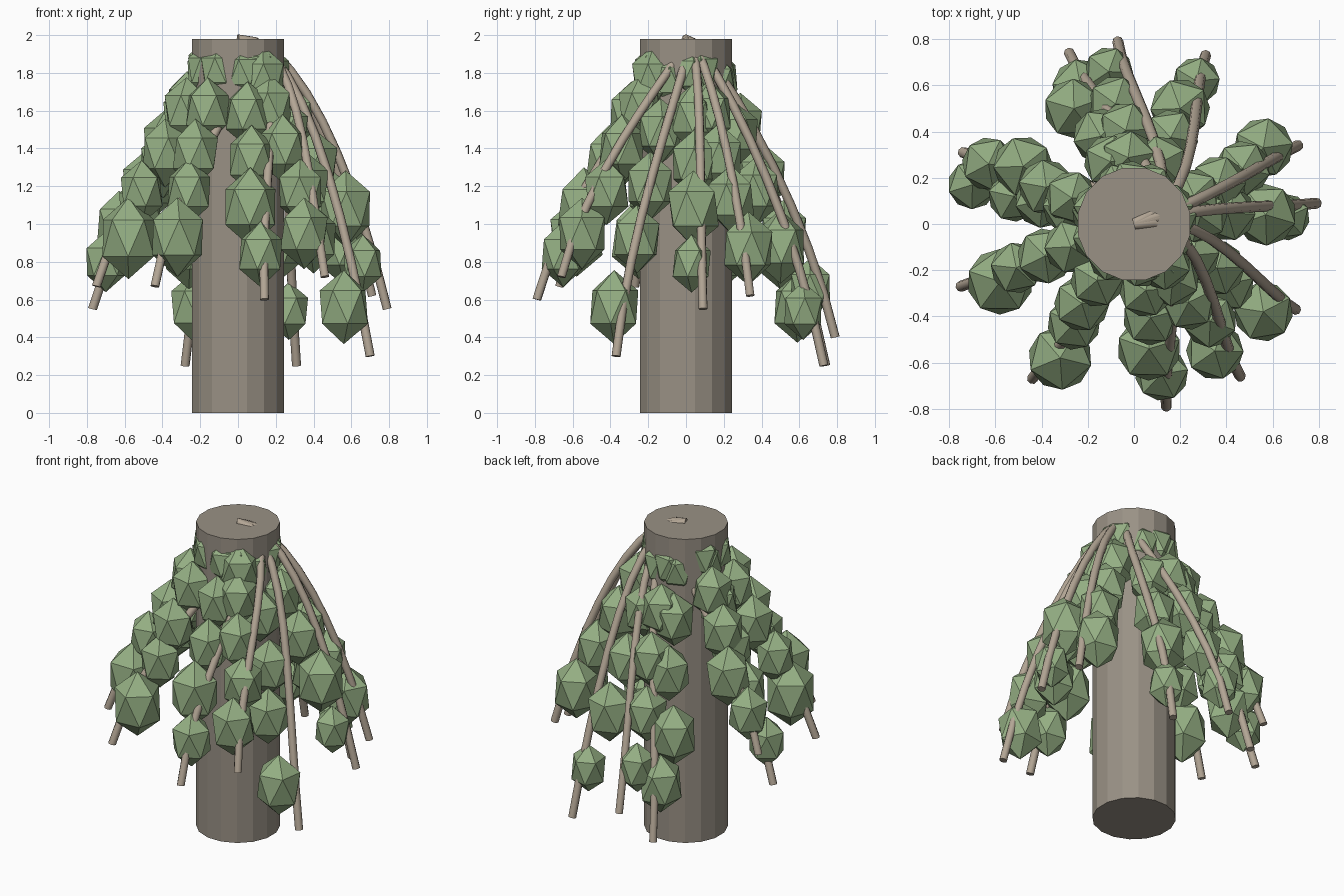
import bpy, random
from mathutils import Vector
from math import pi

if "Cube" in bpy.data.objects:
    bpy.data.objects.remove(bpy.data.objects["Cube"])

random.seed(4)


def material(name, rgb):
    m = bpy.data.materials.new(name)
    m.diffuse_color = (*rgb, 1)
    m.use_nodes = True
    m.node_tree.nodes["Principled BSDF"].inputs["Base Color"].default_value = m.diffuse_color
    return m


bark = material("bark", (0.32, 0.285, 0.235))
twig = material("twig", (0.45, 0.38, 0.30))
green = material("foliage_green", (0.30, 0.43, 0.23))

# trunk
bpy.ops.mesh.primitive_cylinder_add(vertices=16, radius=0.248, depth=1.98,
                                    location=(0, 0, 0.99), rotation=(0, 0, pi / 16))
trunk = bpy.context.object
trunk.name = "trunk"
trunk.data.materials.append(bark)

# tips of the drooping branches, going round the trunk
TIPS = [
    (0.79, 0.09, 0.55), (0.71, 0.34, 0.62), (0.31, 0.73, 0.25), (-0.07, 0.79, 0.40),
    (-0.28, 0.74, 0.25), (-0.74, 0.31, 0.78), (-0.77, 0.20, 0.55), (-0.75, -0.27, 0.67),
    (-0.44, -0.67, 0.67), (0.14, -0.79, 0.60), (0.46, -0.66, 0.72), (0.70, -0.37, 0.30),
]
# two outermost leaf clumps of each branch: x, y, z, radius
OUTER = [
    ((0.57, 0.04, 1.08, 0.145), (0.66, 0.03, 0.79, 0.11)),
    ((0.47, 0.24, 1.13, 0.13), (0.56, 0.33, 0.87, 0.14)),
    ((0.20, 0.50, 0.88, 0.14), (0.27, 0.62, 0.54, 0.11)),
    ((-0.08, 0.52, 0.95, 0.13), (-0.11, 0.66, 0.66, 0.115)),
    ((-0.26, 0.50, 0.85, 0.14), (-0.23, 0.59, 0.56, 0.135)),
    ((-0.48, 0.25, 1.20, 0.14), (-0.63, 0.26, 1.00, 0.125)),
    ((-0.52, 0.12, 1.09, 0.12), (-0.70, 0.17, 0.80, 0.115)),
    ((-0.51, -0.19, 1.17, 0.12), (-0.58, -0.25, 0.925, 0.155)),
    ((-0.26, -0.43, 1.17, 0.125), (-0.32, -0.58, 0.93, 0.15)),
    ((0.065, -0.54, 1.09, 0.15), (0.12, -0.65, 0.84, 0.125)),
    ((0.33, -0.42, 1.17, 0.125), (0.35, -0.55, 0.95, 0.135)),
    ((0.40, -0.26, 0.92, 0.13), (0.56, -0.38, 0.56, 0.14)),
]


def add_branch(i, tip):
    start, lean = Vector((0, 0, 1.98)), Vector((0.31, 0.09, 2.0))
    bend = Vector((tip.x * 0.78, tip.y * 0.77, tip.z + 0.50 * (2 - tip.z)))
    cu = bpy.data.curves.new(f"branch_{i}", 'CURVE')
    cu.dimensions = '3D'
    cu.bevel_depth = 0.024
    cu.bevel_resolution = 2
    cu.resolution_u = 10
    cu.use_fill_caps = True
    sp = cu.splines.new('BEZIER')
    sp.bezier_points.add(1)
    a, b = sp.bezier_points
    for p in (a, b):
        p.handle_left_type = p.handle_right_type = 'FREE'
    a.co, a.handle_left, a.handle_right = start, start - (lean - start), lean
    b.co, b.handle_left, b.handle_right = tip, bend, tip + (tip - bend)
    cu.materials.append(twig)
    bpy.context.collection.objects.link(bpy.data.objects.new(f"branch_{i}", cu))


def add_leaf_clump(i, k, loc, r):
    bpy.ops.mesh.primitive_ico_sphere_add(
        subdivisions=1, radius=r, location=loc, rotation=(0, 0, random.uniform(0, 2 * pi)))
    ob = bpy.context.object
    ob.name = f"leaf_clump_{i}_{k}"
    ob.scale = (1.03, 1.03, 1.4)
    ob.data.materials.append(green)


for i, (tip, outer) in enumerate(zip(TIPS, OUTER)):
    tip = Vector(tip)
    add_branch(i, tip)
    # inner clumps hang along the line from crown to tip
    for k, (t, r) in enumerate(((0.14, 0.105), (0.30, 0.125), (0.47, 0.13))):
        f = 0.10 + 0.88 * t
        add_leaf_clump(i, k, (tip.x * f, tip.y * f, 2 - (2 - tip.z) * t), r)
    for k, (x, y, z, r) in enumerate(outer):
        add_leaf_clump(i, k + 3, (x, y, z), r)

# larger clump at the front of the crown
add_leaf_clump("crown", 0, (0.13, -0.17, 1.77), 0.125)
